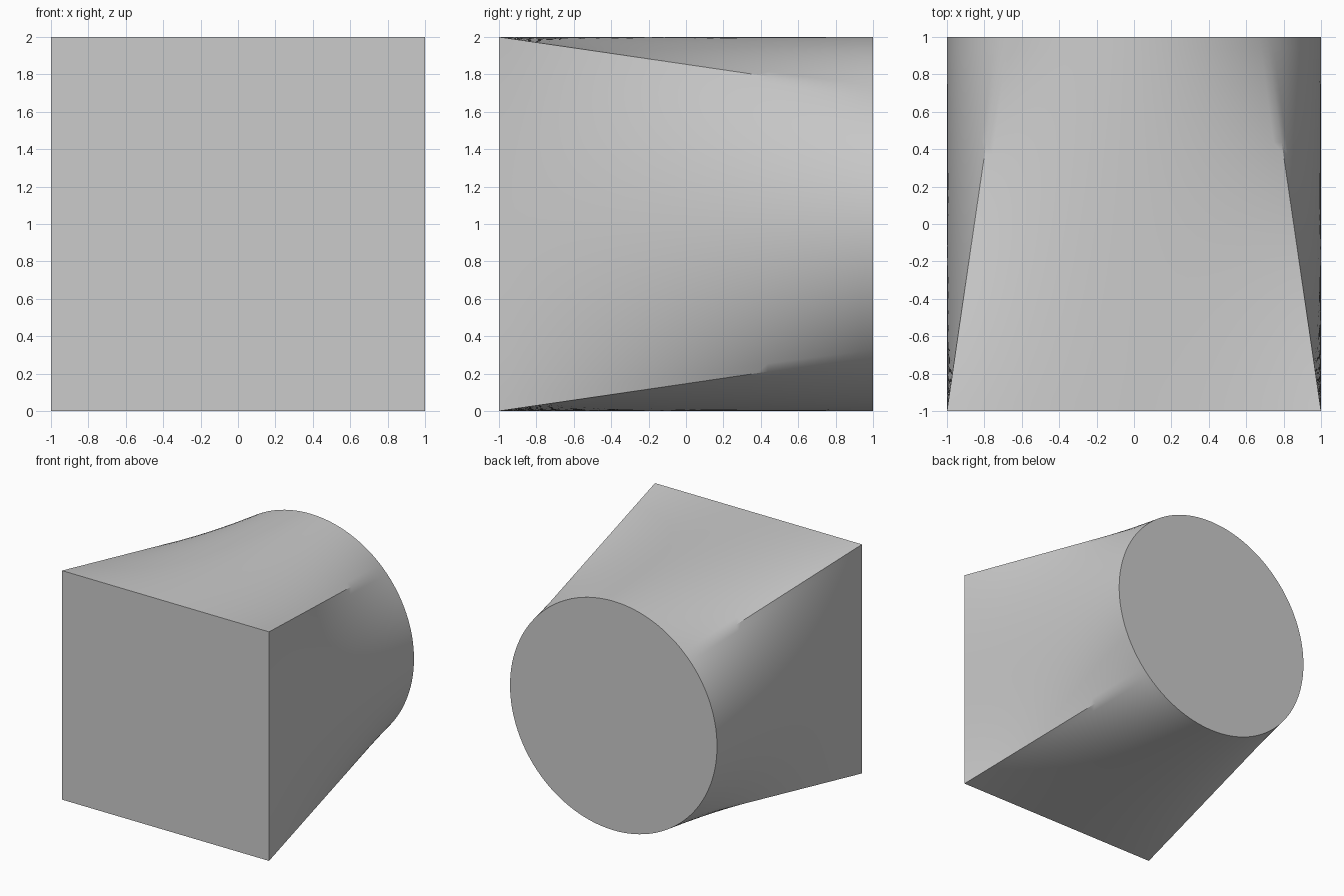
import bpy
import bmesh
from math import pi, sin, cos, radians
from mathutils import Vector

SIDE = 32    # segments along each side of the square
ROWS = 32    # rings between the square and the circle

cube = bpy.data.objects.get("Cube")
if cube:
    bpy.data.objects.remove(cube, do_unlink=True)

# Single plain grey material
grey = bpy.data.materials.new("plain_grey")
grey.use_nodes = True
color = (0.6, 0.6, 0.6, 1)
grey.diffuse_color = color
grey.node_tree.nodes["Principled BSDF"].inputs["Base Color"].default_value = color


def turn(u, w, quarter):
    """Rotate a point of the first side onto another side."""
    for _ in range(quarter):
        u, w = -w, u
    return Vector((u, w))


def section(t):
    """Cross-section blended from square (t = 0) to circle (t = 1)."""
    points = []
    for quarter in range(4):
        for i in range(SIDE):
            s = 2 * i / SIDE - 1
            square = turn(1, s, quarter)
            angle = s * pi / 4
            circle = turn(cos(angle), sin(angle), quarter)
            points.append(square.lerp(circle, t))
    return points


# Ruled loft from the square front to the round back
bm = bmesh.new()
rings = []
for row in range(ROWS + 1):
    t = row / ROWS
    rings.append([bm.verts.new((p.x, 2 * t - 1, p.y + 1)) for p in section(t)])
for a, b in zip(rings, rings[1:]):
    for i in range(len(a)):
        j = (i + 1) % len(a)
        bm.faces.new((a[i], a[j], b[j], b[i]))

# Flat end caps
bm.faces.new(rings[0])
bm.faces.new(rings[-1])
bmesh.ops.recalc_face_normals(bm, faces=bm.faces)

mesh = bpy.data.meshes.new("square_to_round_loft")
bm.to_mesh(mesh)
bm.free()
mesh.materials.append(grey)
loft = bpy.data.objects.new("square_to_round_loft", mesh)
bpy.context.collection.objects.link(loft)

# Smooth skin; corners stay sharp until they fade into the round end
bpy.ops.object.select_all(action="DESELECT")
loft.select_set(True)
bpy.context.view_layer.objects.active = loft
bpy.ops.object.shade_smooth_by_angle(angle=radians(30))
